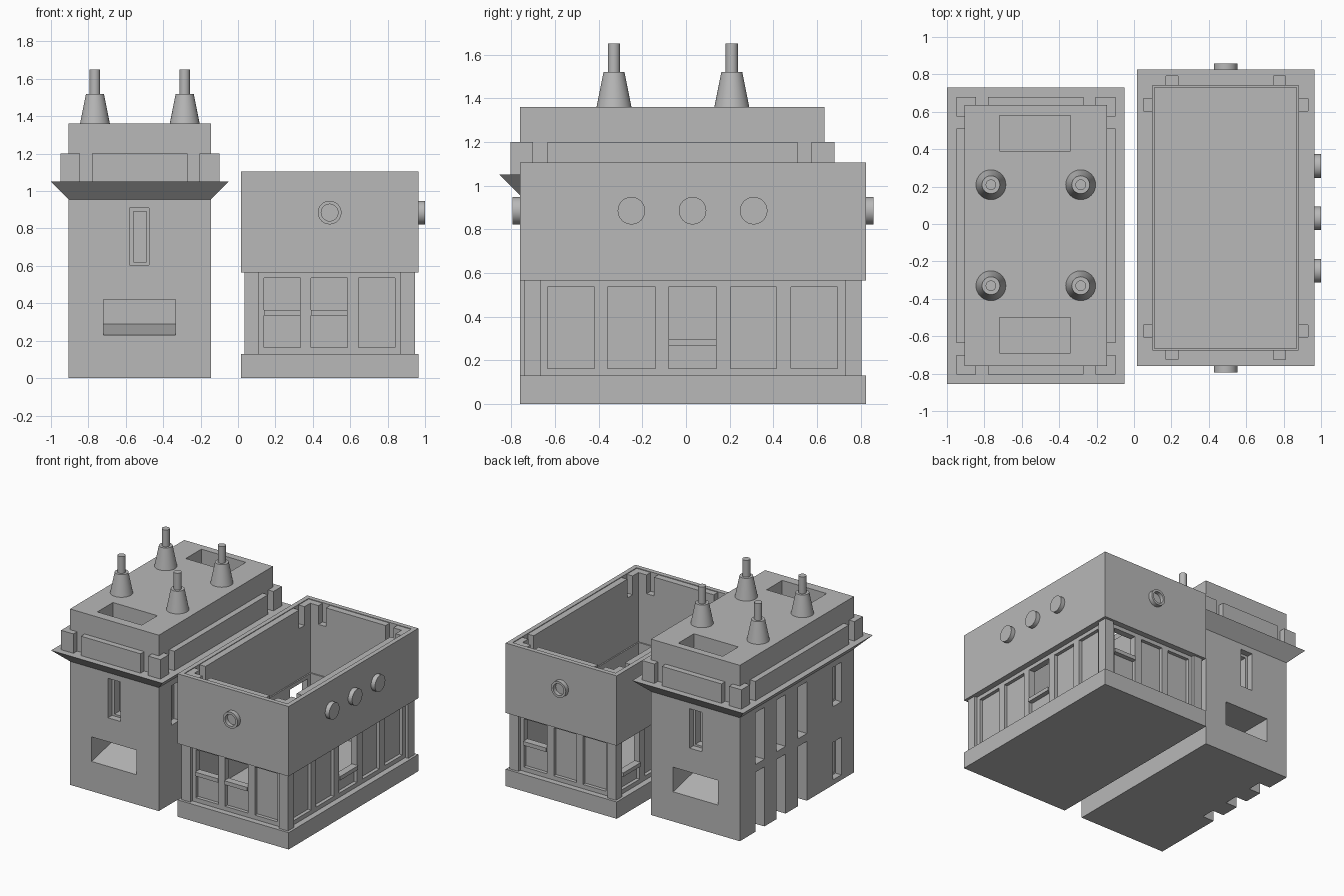
import bpy, bmesh
from math import radians
from mathutils import Matrix

cube = bpy.data.objects.get("Cube")
if cube:
    bpy.data.objects.remove(cube, do_unlink=True)

GREY = (0.48, 0.48, 0.48, 1)
mat = bpy.data.materials.new("concrete_grey")
mat.use_nodes = True
mat.diffuse_color = GREY
next(n for n in mat.node_tree.nodes if n.type == 'BSDF_PRINCIPLED').inputs["Base Color"].default_value = GREY


def finish(name, bm):
    bmesh.ops.recalc_face_normals(bm, faces=bm.faces)
    mesh = bpy.data.meshes.new(name)
    bm.to_mesh(mesh)
    bm.free()
    mesh.materials.append(mat)
    obj = bpy.data.objects.new(name, mesh)
    bpy.context.collection.objects.link(obj)
    return obj


def add_box(bm, b):
    """b = x0, x1, y0, y1, z0, z1"""
    verts = bmesh.ops.create_cube(bm, size=1)["verts"]
    for v in verts:
        v.co = [b[2 * i] + (v.co[i] + 0.5) * (b[2 * i + 1] - b[2 * i]) for i in range(3)]
    return verts


def boxes(name, *items):
    bm = bmesh.new()
    for b in items:
        add_box(bm, b)
    return finish(name, bm)


def activate(obj):
    bpy.ops.object.select_all(action='DESELECT')
    obj.select_set(True)
    bpy.context.view_layer.objects.active = obj


def cut_with(obj, cutter):
    cutter.hide_render = True
    mod = obj.modifiers.new("cut", 'BOOLEAN')
    mod.operation = 'DIFFERENCE'
    mod.solver = 'EXACT'
    mod.object = cutter
    activate(obj)
    bpy.ops.object.modifier_apply(modifier=mod.name)
    bpy.data.objects.remove(cutter, do_unlink=True)


def cut(obj, *items):
    for b in items:
        cut_with(obj, boxes("cutter", b))


def on_side(rect, side, u0, u1, d0, d1, z0, z1):
    """Box along one facade, with depth d measured inward from it"""
    x0, x1, y0, y1 = rect
    return {"front": (u0, u1, y0 + d0, y0 + d1, z0, z1),
            "back": (u0, u1, y1 - d1, y1 - d0, z0, z1),
            "east": (x1 - d1, x1 - d0, u0, u1, z0, z1),
            "west": (x0 + d0, x0 + d1, u0, u1, z0, z1)}[side]


def inset(rect, d):
    return (rect[0] + d, rect[1] - d, rect[2] + d, rect[3] - d)


def parapet(name, rect, outer, inner, z0, z1):
    """Corner pieces and long strips around a roof edge"""
    parts = []
    for side in ("front", "back", "east", "west"):
        across = side in ("front", "back")
        lo, hi = rect[:2] if across else rect[2:]
        start = outer if across else inner
        for u0, u1 in ((lo + start, lo + 0.155), (lo + 0.22, hi - 0.22), (hi - 0.155, hi - start)):
            parts.append(on_side(rect, side, u0, u1, outer, inner, z0, z1))
    return boxes(name, *parts)


def cone(bm, x, y, z0, z1, r0, r1):
    bmesh.ops.create_cone(bm, cap_ends=True, segments=32, radius1=r0, radius2=r1, depth=z1 - z0,
                          matrix=Matrix.Translation((x, y, (z0 + z1) / 2)))


def smooth(obj):
    activate(obj)
    bpy.ops.object.shade_smooth_by_angle(angle=radians(35))


# ---- Tower building ----
TOWER = (-0.905, -0.145, -0.76, 0.635)
EAVE = inset(TOWER, -0.095)
tower = boxes("tower_body", TOWER + (0, 0.955))

# sloped openings and framed slit windows at both ends
for side in ("front", "back"):
    cut(tower, on_side(TOWER, side, -0.72, -0.335, -0.01, 0.26, 0.23, 0.42),
        on_side(TOWER, side, -0.58, -0.475, -0.01, 0.05, 0.605, 0.91),
        on_side(TOWER, side, -0.56, -0.49, 0.04, 0.11, 0.62, 0.89))
    bm = bmesh.new()
    verts = add_box(bm, on_side(TOWER, side, -0.72, -0.335, 0, 0.26, 0.22, 0.29))
    edge_y = TOWER[2] if side == "front" else TOWER[3]
    for v in verts:
        if v.co.z > 0.28 and abs(v.co.y - edge_y) < 0.01:
            v.co.z = 0.23
    finish(side + "_sloped_sill", bm)

# slit windows and tall wall slots on the long sides
for side, z0, z1 in (("west", 0.605, 0.91), ("west", 0.04, 0.33), ("east", 0.605, 0.91)):
    cut(tower, on_side(TOWER, side, -0.605, -0.505, -0.01, 0.05, z0, z1),
        on_side(TOWER, side, -0.585, -0.525, 0.04, 0.11, z0 + 0.015, z1 - 0.02))
for i, y in enumerate((-0.13, 0.13, 0.39)):
    cut(tower, on_side(TOWER, "west", y - 0.055, y + 0.055, -0.01, 0.1, -0.01, 0.92))
    boxes(f"slot_crossbar_{i}", on_side(TOWER, "west", y - 0.055, y + 0.055, 0, 0.1, 0.46, 0.52))

# flared eave
bm = bmesh.new()
for v in add_box(bm, EAVE + (0.955, 1.05)):
    if v.co.z < 1:
        v.co.x = TOWER[0] if v.co.x < -0.5 else TOWER[1]
        v.co.y = TOWER[2] if v.co.y < 0 else TOWER[3]
finish("eave", bm)
parapet("tower_parapet", EAVE, 0.05, 0.095, 1.05, 1.2)

# roof block with two wells
roof = boxes("roof_block", TOWER + (1.05, 1.36))
for y0 in (-0.69, 0.39):
    cut(roof, (-0.72, -0.34, y0, y0 + 0.19, 1.11, 1.4))

# roof pylons
for x in (-0.765, -0.285):
    for y in (-0.33, 0.21):
        bm = bmesh.new()
        cone(bm, x, y, 1.36, 1.52, 0.08, 0.048)
        cone(bm, x, y, 1.52, 1.65, 0.028, 0.028)
        smooth(finish("pylon", bm))

# ---- Hall building ----
HALL = (0.015, 0.965, -0.76, 0.825)
boxes("hall_base", HALL + (0, 0.13))
wall = boxes("hall_lower_wall", inset(HALL, 0.045) + (0.13, 0.565))
cut(wall, inset(HALL, 0.095) + (0.12, 0.6))
upper = boxes("hall_upper_wall", HALL + (0.565, 1.105))
cut(upper, inset(HALL, 0.085) + (0.5, 1.2), inset(HALL, 0.035) + (0.955, 1.2))
parapet("hall_parapet", HALL, 0.035, 0.085, 0.955, 1.1)

# corner pillars
a = inset(HALL, 0.02)
for x in (a[0], a[1] - 0.075):
    for y in (a[2], a[3] - 0.075):
        boxes("corner_pillar", (x, x + 0.075, y, y + 0.075, 0.13, 0.565))

# recessed panels, some opened above a sill bar
ENDS = [(0.14, 0.335), (0.39, 0.585), (0.645, 0.84)]
SIDES = [(-0.635, -0.42), (-0.36, -0.14), (-0.08, 0.14), (0.205, 0.415), (0.48, 0.695)]
LAYOUT = (("front", ENDS, (0, 1), 0.335), ("back", ENDS, (2,), 0.335),
          ("east", SIDES, (2,), 0.265), ("west", SIDES, (4,), 0.265))
for side, spans, opened, sill in LAYOUT:
    for i, (u0, u1) in enumerate(spans):
        cut(wall, on_side(HALL, side, u0, u1, 0.03, 0.072, 0.163, 0.535))
        if i in opened:
            cut(wall, on_side(HALL, side, u0, u1, 0.03, 0.12, sill + 0.02, 0.535))
            boxes(side + "_sill_bar", on_side(HALL, side, u0, u1, 0.035, 0.09, sill, sill + 0.03))

# portholes
ports = [((0.965, y, 0.885), 'Y', 90) for y in (-0.25, 0.03, 0.31)]
ports += [((0.49, -0.76, 0.885), 'X', 90), ((0.49, 0.825, 0.885), 'X', -90)]
for pos, axis, angle in ports:
    place = Matrix.Translation(pos) @ Matrix.Rotation(radians(angle), 4, axis)
    ring = bmesh.new()
    cone(ring, 0, 0, -0.02, 0.034, 0.063, 0.063)
    hole = bmesh.new()
    cone(hole, 0, 0, 0.003, 0.1, 0.045, 0.045)
    for bm in (ring, hole):
        bm.transform(place)
    porthole = finish("porthole", ring)
    cut_with(porthole, finish("cutter", hole))
    smooth(porthole)
